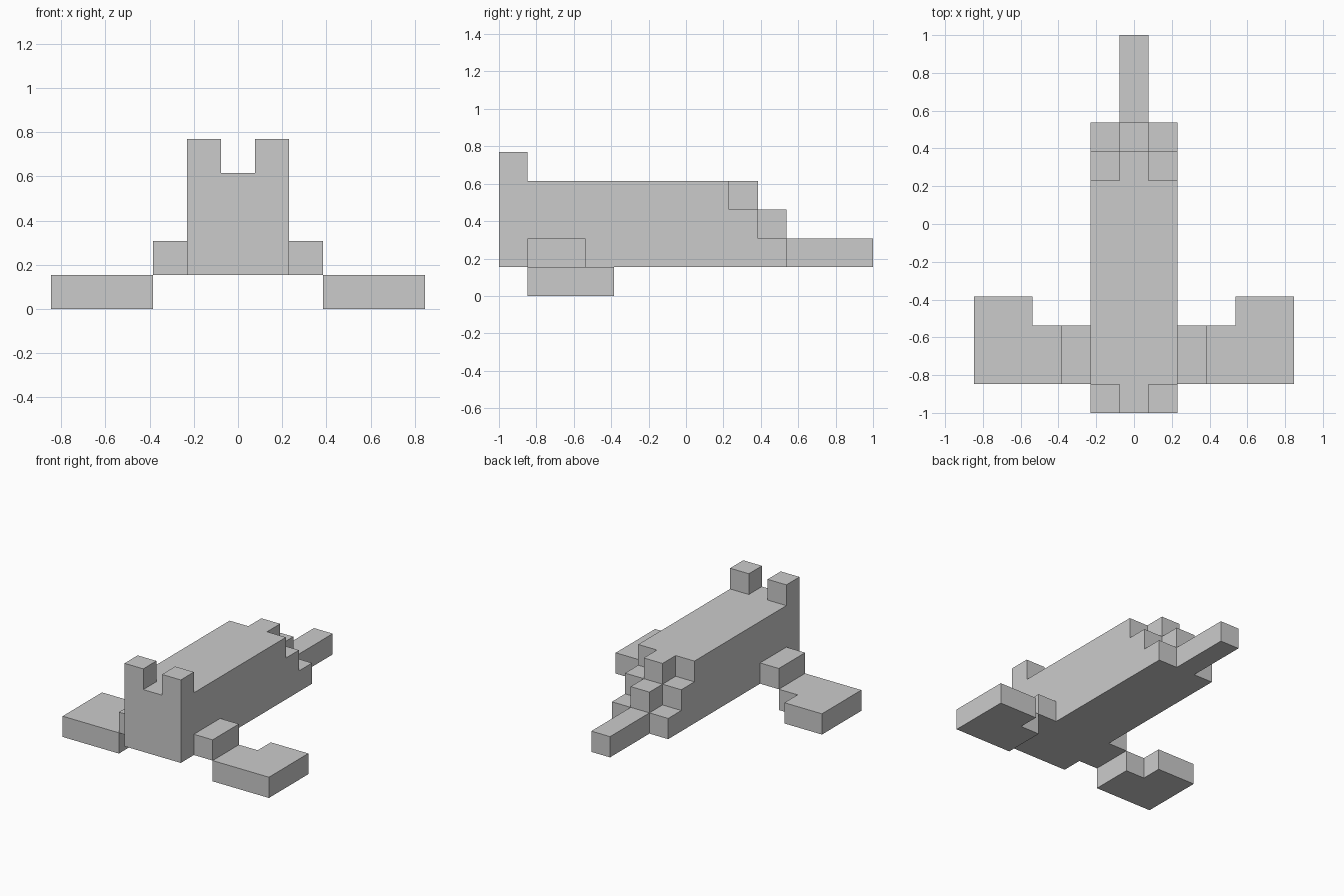
import bpy, bmesh
from mathutils import Vector

if "Cube" in bpy.data.objects:
    bpy.data.objects.remove(bpy.data.objects["Cube"])

U = 2 / 13                                # size of one block
ORIGIN = Vector((-5.5 * U, -1.0, 0.0))    # corner of the 11 x 13 x 5 block grid


def block(x0, x1, y0, y1, z0, z1):
    """All grid cells in a half-open box."""
    return {(x, y, z) for x in range(x0, x1)
            for y in range(y0, y1) for z in range(z0, z1)}


def mirrored(cells):
    return {(10 - x, y, z) for x, y, z in cells}


parts = {}

# Hull: three layers, each reaching further forward, with a longer centre row
hull = set()
for z, side_end, centre_end in ((1, 10, 13), (2, 9, 10), (3, 8, 9)):
    hull |= block(4, 7, 0, side_end, z, z + 1)
    hull |= block(5, 6, 0, centre_end, z, z + 1)
parts["hull"] = hull

# Right-hand parts, mirrored to the left
right_parts = {
    "tail_fin": block(6, 7, 0, 1, 4, 5),
    "wing_bracket": block(7, 8, 1, 3, 1, 2),
    "wing": block(8, 11, 1, 3, 0, 1) | block(9, 11, 3, 4, 0, 1),
}
for name, cells in right_parts.items():
    parts["right_" + name] = cells
    parts["left_" + name] = mirrored(cells)

filled = set().union(*parts.values())


def build(name, cells):
    """Make a mesh from the exposed cell sides, merged into large flat faces."""
    bm = bmesh.new()
    for cell in sorted(cells):
        for axis in range(3):
            for step in (-1, 1):
                near = list(cell)
                near[axis] += step
                if tuple(near) in filled:
                    continue
                a, b = (axis + 1) % 3, (axis + 2) % 3
                corners = []
                for da, db in ((0, 0), (1, 0), (1, 1), (0, 1)):
                    p = Vector(cell)
                    p[axis] += step > 0
                    p[a] += da
                    p[b] += db
                    corners.append(bm.verts.new(ORIGIN + p * U))
                bm.faces.new(corners if step > 0 else corners[::-1])
    bmesh.ops.remove_doubles(bm, verts=bm.verts, dist=1e-4)
    bmesh.ops.dissolve_limit(bm, angle_limit=0.01, verts=bm.verts, edges=bm.edges)
    mesh = bpy.data.meshes.new(name)
    bm.to_mesh(mesh)
    bm.free()
    bpy.context.collection.objects.link(bpy.data.objects.new(name, mesh))


for name, cells in parts.items():
    build(name, cells)
